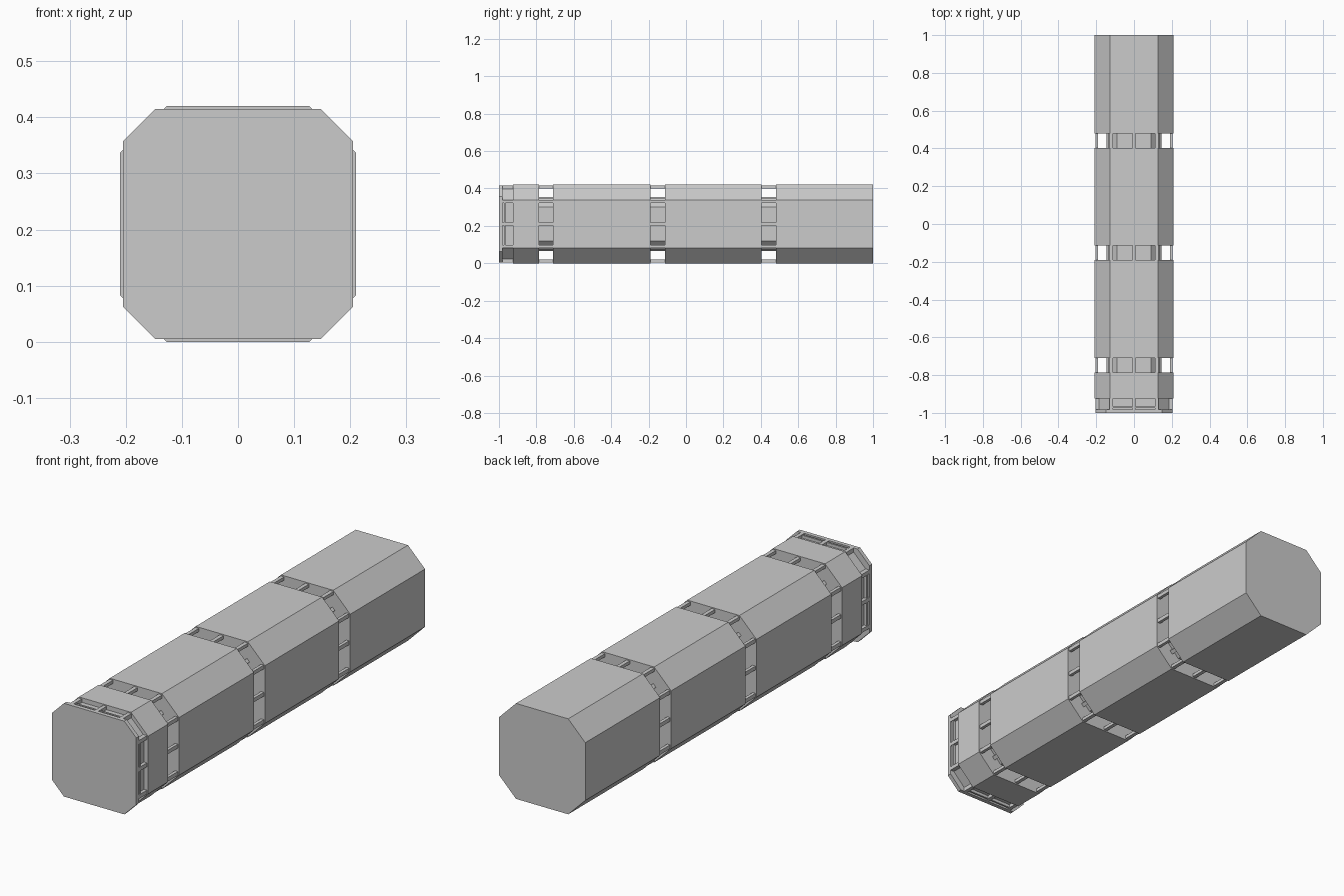
import bpy, bmesh
from math import cos, sin, pi
from mathutils import Matrix, Vector

if "Cube" in bpy.data.objects:
    bpy.data.objects.remove(bpy.data.objects["Cube"])

CZ = 0.21  # height of the long axis


def make_object(name, bm):
    bmesh.ops.recalc_face_normals(bm, faces=bm.faces)
    mesh = bpy.data.meshes.new(name)
    bm.to_mesh(mesh)
    bm.free()
    ob = bpy.data.objects.new(name, mesh)
    bpy.context.collection.objects.link(ob)
    return ob


def octagon_prism(name, half, flat, y0, y1):
    """Chamfered square section swept along y."""
    bm = bmesh.new()
    pts = [(half, -flat), (half, flat), (flat, half), (-flat, half),
           (-half, flat), (-half, -flat), (-flat, -half), (flat, -half)]
    face = bm.faces.new([bm.verts.new((x, y0, CZ + z)) for x, z in pts])
    ext = bmesh.ops.extrude_face_region(bm, geom=[face], use_keep_orig=True)
    moved = [v for v in ext["geom"] if isinstance(v, bmesh.types.BMVert)]
    bmesh.ops.translate(bm, verts=moved, vec=(0, y1 - y0, 0))
    return make_object(name, bm)


def add_bar(bm, turn, radius, offset, width, depth, y0, y1):
    """Box at a distance from the axis, turned around it."""
    m = (Matrix.Translation((0, 0, CZ)) @ Matrix.Rotation(turn, 4, 'Y')
         @ Matrix.Translation((offset, (y0 + y1) / 2, radius))
         @ Matrix.Diagonal((width, y1 - y0, depth, 1)))
    bmesh.ops.create_cube(bm, size=1, matrix=m)


# Inner core, visible in the gaps
octagon_prism("core", 0.145, 0.09, -0.96, 0.9)

# Outer shell segments
segments = [(-0.925, -0.785), (-0.71, -0.19), (-0.113, 0.403), (0.48, 1.0)]
for i, (a, b) in enumerate(segments):
    octagon_prism(f"shell_segment_{i + 1}", 0.21, 0.127, a, b)

# Connecting rods across each gap: three per flat side, one per chamfer
for i in range(3):
    a, b = segments[i][1] - 0.01, segments[i + 1][0] + 0.01
    bm = bmesh.new()
    for k in range(4):
        for off in (-0.12, 0, 0.12):
            add_bar(bm, k * pi / 2, 0.198, off, 0.017, 0.014, a, b)
        add_bar(bm, k * pi / 2 + pi / 4, 0.173, 0, 0.018, 0.02, a, b)
    make_object(f"gap_rods_{i + 1}", bm)

# Front collar and end plate
octagon_prism("front_neck", 0.19, 0.125, -0.985, -0.915)
octagon_prism("end_plate", 0.205, 0.147, -1.0, -0.982)

# Collar trim: raised strip and three tabs on each flat side
bm = bmesh.new()
for k in range(4):
    add_bar(bm, k * pi / 2, 0.194, 0, 0.25, 0.018, -0.974, -0.966)
    for off in (-0.12, 0, 0.12):
        add_bar(bm, k * pi / 2, 0.195, off, 0.017, 0.02, -0.985, -0.92)
make_object("collar_trim", bm)
